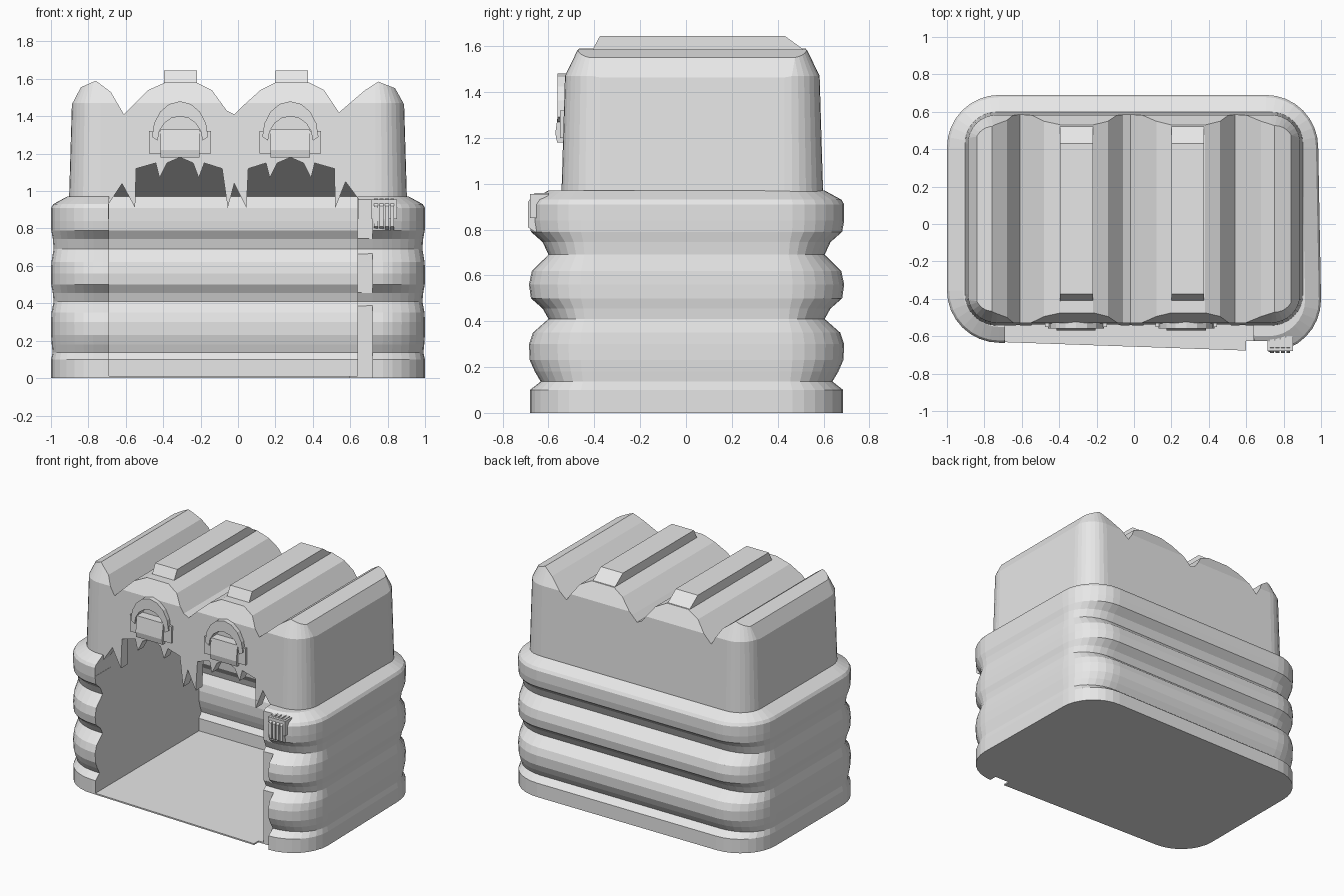
import bpy, bmesh, math

if "Cube" in bpy.data.objects:
    bpy.data.objects.remove(bpy.data.objects["Cube"])

grey = bpy.data.materials.new("plain_grey")
grey.diffuse_color = (0.8, 0.8, 0.8, 1)
grey.use_nodes = True
grey.node_tree.nodes["Principled BSDF"].inputs["Base Color"].default_value = grey.diffuse_color


def finish(name, bm):
    bmesh.ops.recalc_face_normals(bm, faces=bm.faces)
    me = bpy.data.meshes.new(name)
    bm.to_mesh(me)
    bm.free()
    me.materials.append(grey)
    ob = bpy.data.objects.new(name, me)
    bpy.context.collection.objects.link(ob)
    return ob


def prism(name, pts, plane, a, b):
    """Extrude a 2D polygon: 'xz' along y, 'yz' along x, from a to b."""
    bm = bmesh.new()
    put = (lambda p, t: (p[0], t, p[1])) if plane == "xz" else (lambda p, t: (t, p[0], p[1]))
    r0 = [bm.verts.new(put(p, a)) for p in pts]
    r1 = [bm.verts.new(put(p, b)) for p in pts]
    n = len(pts)
    bm.faces.new(r0)
    bm.faces.new(r1[::-1])
    for i in range(n):
        j = (i + 1) % n
        bm.faces.new((r0[i], r0[j], r1[j], r1[i]))
    return finish(name, bm)


def box(name, x0, x1, y0, y1, z0, z1):
    return prism(name, [(x0, z0), (x1, z0), (x1, z1), (x0, z1)], "xz", y0, y1)


def loft(name, corners, r, levels, gx, gy, seg=8):
    """Stack rounded rectangles; each level is (z, groove, inset)."""
    bm = bmesh.new()
    rings = []
    for z, g, d in levels:
        ring = []
        for k, (cx, cy) in enumerate(corners):
            sx, sy = math.copysign(1, cx), math.copysign(1, cy)
            for i in range(seg + 1):
                t = math.radians(180 + 90 * k + 90 * i / seg)
                x = cx - sx * r + (r - gx * g - d) * math.cos(t)
                y = cy - sy * r + (r - gy * g - d) * math.sin(t)
                ring.append(bm.verts.new((x, y, z)))
        rings.append(ring)
    n = len(rings[0])
    for a, b in zip(rings, rings[1:]):
        for i in range(n):
            j = (i + 1) % n
            bm.faces.new((a[i], a[j], b[j], b[i]))
    bm.faces.new(rings[0][::-1])
    bm.faces.new(rings[-1])
    return finish(name, bm)


def boolean(ob, other, op):
    m = ob.modifiers.new("cut", "BOOLEAN")
    m.operation = op
    m.solver = "EXACT"
    m.object = other
    bpy.context.view_layer.update()
    dg = bpy.context.evaluated_depsgraph_get()
    me = bpy.data.meshes.new_from_object(ob.evaluated_get(dg))
    ob.modifiers.clear()
    ob.data = me
    bpy.data.objects.remove(other)


# corrugated lower body
waves = [(0, .05), (.1, .05), (.137, .6), (.18, .3), (.23, .04), (.3, 0), (.35, .2),
         (.41, 1), (.455, .7), (.5, .1), (.56, 0), (.62, .15), (.69, 1), (.745, .7),
         (.79, .1), (.84, 0), (.91, 0)]
levels = [(z, g, 0) for z, g in waves] + [(.93, 0, .012), (.97, 0, .085)]
body = loft("body", [(-1, -.635), (1, -.685), (.985, .69), (-1, .69)], .28, levels, .014, .085)

# upper body with wavy roof
upper = loft("upper", [(-.905, -.545), (.905, -.545), (.905, .6), (-.905, .6)], .17,
             [(.9, 0, 0), (1.47, 0, .017), (1.6, 0, .08)], 0, 0)
roof = [(-.89, 1.46), (-.84, 1.555), (-.76, 1.59), (-.68, 1.53), (-.61, 1.41), (-.48, 1.54),
        (-.39, 1.58), (-.22, 1.58), (-.14, 1.54), (-.06, 1.43), (-.02, 1.41), (.02, 1.45),
        (.12, 1.54), (.2, 1.58), (.38, 1.58), (.46, 1.54), (.54, 1.42), (.68, 1.54),
        (.75, 1.585), (.84, 1.55), (.89, 1.46)]
roof = [(-1.1, .5), (-1.1, 1.2), (-.92, 1.4)] + roof + [(.92, 1.4), (1.1, 1.2), (1.1, .5)]
boolean(upper, prism("roof_cutter", roof, "xz", -1, 1), "INTERSECT")
boolean(body, upper, "UNION")

# inner room with ribbed back wall and sloped ceiling
room = [(-1, .01)] + [(.54 + .05 * g, max(z, .01)) for z, g in waves]
room += [(.56, .97), (-.47, 1.22), (-.47, .885), (-.543, .885), (-.543, .985), (-1, .985)]
boolean(body, prism("room_cutter", room, "yz", -.69, .64), "DIFFERENCE")

# toothed doorway
edge = [(-.692, .85), (-.692, .93), (-.62, 1.04), (-.55, .91), (-.545, 1.12), (-.44, 1.15),
        (-.42, 1.07), (-.38, 1.15), (-.31, 1.18), (-.24, 1.15), (-.21, 1.07), (-.18, 1.15),
        (-.085, 1.12), (-.055, .91), (-.02, 1.04), (.045, .91), (.055, 1.12), (.15, 1.15),
        (.17, 1.07), (.21, 1.15), (.28, 1.18), (.35, 1.15), (.39, 1.07), (.41, 1.15),
        (.515, 1.12), (.52, .91), (.575, 1.05), (.642, .96), (.642, .85)]
boolean(body, prism("door_cutter", edge, "xz", -1, -.46), "DIFFERENCE")

# stepped jamb beside the right post
boolean(body, box("jamb_cutter", .6, .72, -1, -.625, -.1, .96), "DIFFERENCE")

# eyes with arched sockets and brows
for cx in (-.31, .28):
    arc = [(math.cos(math.pi * i / 8), math.sin(math.pi * i / 8)) for i in range(9)]
    socket = [(cx + .12 * c, 1.27 + .13 * s) for c, s in arc]
    boolean(body, prism("socket_cutter", socket, "xz", -1, -.49), "DIFFERENCE")
    brow = [(cx + .15 * c, 1.29 + .19 * s) for c, s in arc]
    inner = [(cx + .12 * c, 1.27 + .13 * s) for c, s in arc]
    prism("brow", brow + inner[::-1], "xz", -.56, -.5)
    prism("eye", [(-.562, 1.18), (-.57, 1.22), (-.555, 1.33), (-.48, 1.33), (-.48, 1.18)],
          "yz", cx - .105, cx + .105)
    prism("eye_corner", [(-.55, 1.2), (-.55, 1.32), (-.5, 1.32), (-.5, 1.2)],
          "yz", cx - .165, cx + .165)

# roof ridges
for x0, x1 in ((-.395, -.22), (.2, .375)):
    prism("roof_ridge", [(-.46, 1.54), (-.41, 1.58), (-.375, 1.645), (.43, 1.645), (.52, 1.58),
                         (.52, 1.54)], "yz", x0, x1)

# ribbed latch on the right post
box("latch_plate", .715, .85, -.68, -.6, .85, .955)
for i in range(4):
    x = .728 + .029 * i
    prism("latch_rib", [(-.66, .79), (-.69, .81), (-.69, .92), (-.66, .96), (-.6, .96),
                        (-.6, .79)], "yz", x, x + .02)
